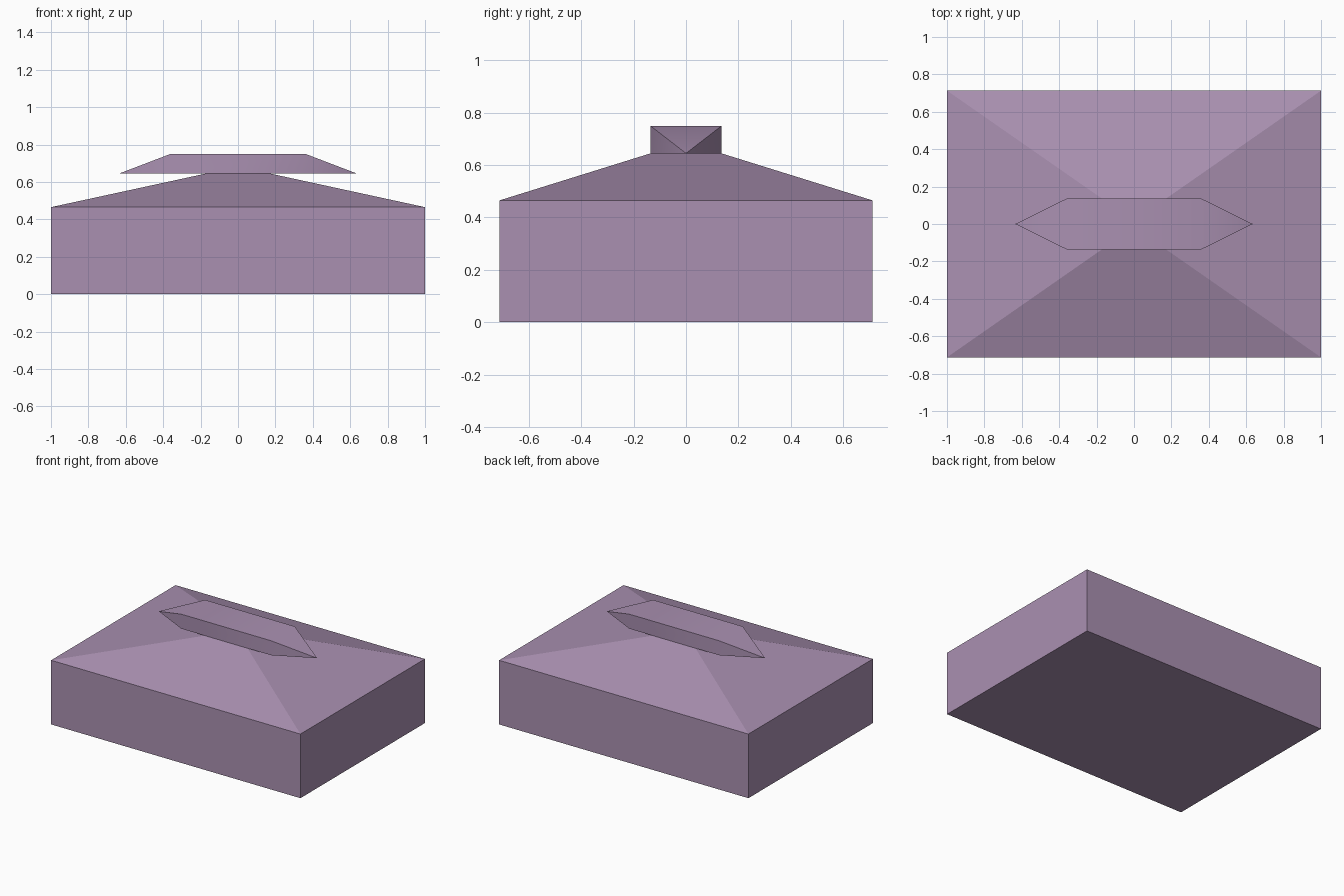
import bpy, math

if "Cube" in bpy.data.objects:
    bpy.data.objects.remove(bpy.data.objects["Cube"])

mat = bpy.data.materials.new("dusty_mauve")
mat.diffuse_color = (0.40, 0.28, 0.44, 1)
mat.use_nodes = True
mat.node_tree.nodes["Principled BSDF"].inputs["Base Color"].default_value = mat.diffuse_color


def rect(x, y, z):
    return [(-x, -y, z), (x, -y, z), (x, y, z), (-x, y, z)]


def stack(a, b, n):
    """Quads joining two rings of n vertices starting at a and b."""
    return [(a + i, a + (i + 1) % n, b + (i + 1) % n, b + i) for i in range(n)]


def make(name, verts, faces):
    me = bpy.data.meshes.new(name)
    me.from_pydata(verts, [], faces)
    me.materials.append(mat)
    ob = bpy.data.objects.new(name, me)
    bpy.context.collection.objects.link(ob)
    return ob


# Box body with a shallow hipped lid (flat faces)
make("box_with_sloped_lid",
     rect(1, 0.713, 0) + rect(1, 0.713, 0.465) + rect(0.17, 0.135, 0.645),
     [(3, 2, 1, 0)] + stack(0, 4, 4) + stack(4, 8, 4) + [(8, 9, 10, 11)])

# Handle: rectangular bar whose ends slope down to a point
tips = [(0.635, 0, 0.645), (-0.635, 0, 0.645)]
handle = make("handle",
              rect(0.36, 0.136, 0.645) + rect(0.36, 0.136, 0.75) + tips,
              [(4, 5, 6, 7), (0, 9, 3, 2, 8, 1),      # top and underside
               (0, 1, 5, 4), (2, 3, 7, 6),            # long sides
               (5, 8, 6), (7, 9, 4),                  # sloping ends
               (1, 8, 5), (8, 2, 6), (3, 9, 7), (9, 0, 4)])
bpy.context.view_layer.objects.active = handle
handle.select_set(True)
bpy.ops.object.shade_smooth_by_angle(angle=math.radians(30))
